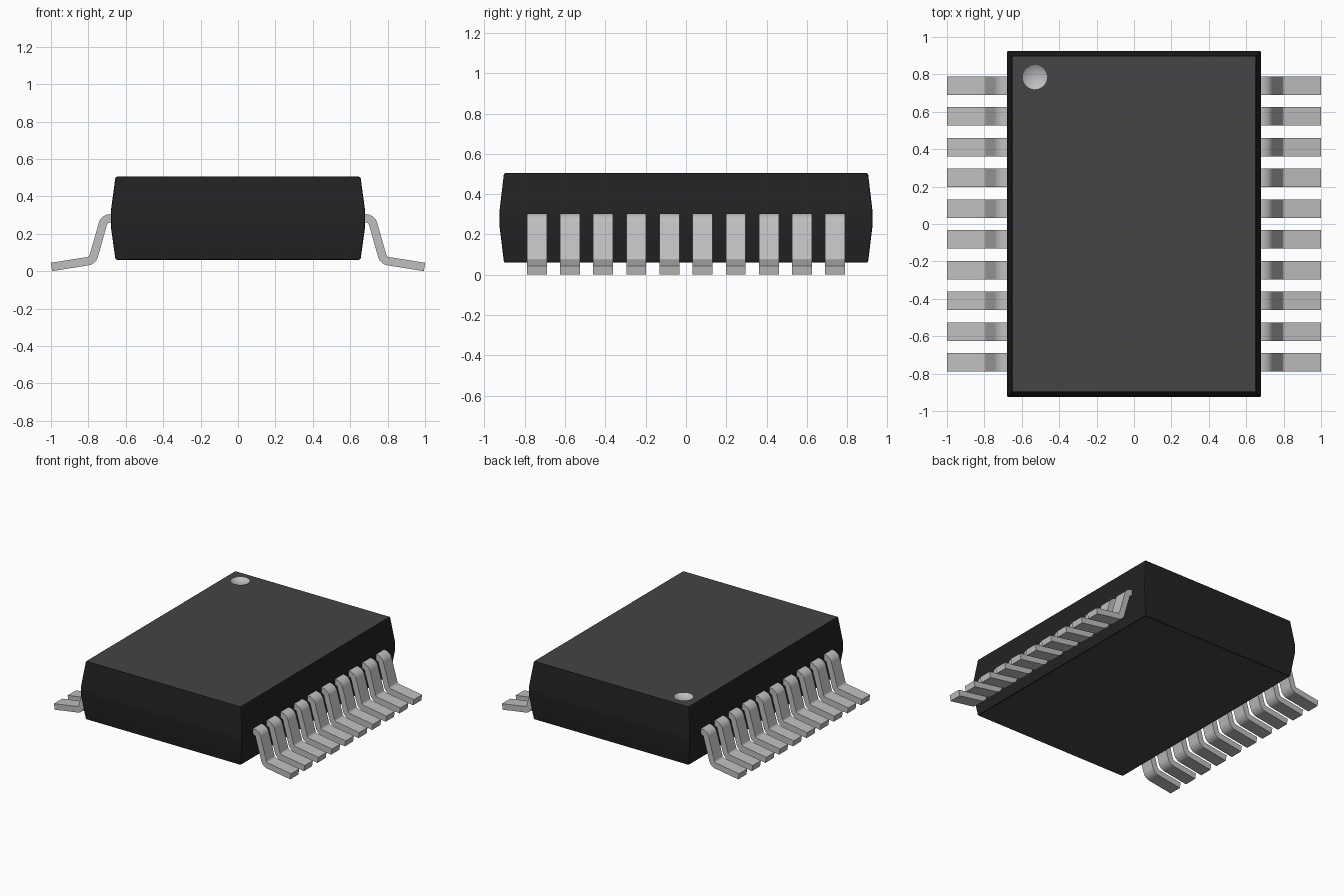
import bpy, bmesh, math
from mathutils import Vector

if "Cube" in bpy.data.objects:
    bpy.data.objects.remove(bpy.data.objects["Cube"], do_unlink=True)


def material(name, value):
    mat = bpy.data.materials.new(name)
    mat.use_nodes = True
    color = (value, value, value, 1)
    mat.diffuse_color = color
    mat.node_tree.nodes["Principled BSDF"].inputs["Base Color"].default_value = color
    return mat


black = material("black plastic", 0.0165)
charcoal = material("charcoal face", 0.058)
silver = material("silver metal", 0.52)


def add_object(name, mesh, *mats):
    for mat in mats:
        mesh.materials.append(mat)
    obj = bpy.data.objects.new(name, mesh)
    bpy.context.collection.objects.link(obj)
    return obj


def activate(obj):
    bpy.ops.object.select_all(action='DESELECT')
    obj.select_set(True)
    bpy.context.view_layer.objects.active = obj


def weight_normals(obj):
    mod = obj.modifiers.new("weighted normals", 'WEIGHTED_NORMAL')
    mod.keep_sharp = True


# Body: rectangle rings lofted upward, widest at the middle
TOP = 0.505
bm = bmesh.new()
rings = []
for hx, hy, z in [(0.655, 0.903, 0.06), (0.68, 0.925, 0.24),
                  (0.68, 0.925, 0.32), (0.655, 0.903, TOP)]:
    rings.append([bm.verts.new((sx * hx, sy * hy, z))
                  for sx, sy in [(-1, -1), (1, -1), (1, 1), (-1, 1)]])
for low, high in zip(rings, rings[1:]):
    for i in range(4):
        j = (i + 1) % 4
        bm.faces.new((low[i], low[j], high[j], high[i]))
bm.faces.new(rings[0][::-1])
bm.faces.new(rings[-1])
bm.normal_update()
sharp = [e for e in bm.edges if e.calc_face_angle() > math.radians(30)]
bmesh.ops.bevel(bm, geom=sharp, offset=0.009, segments=2, profile=0.5,
                affect='EDGES', clamp_overlap=True)
bm.normal_update()
for f in bm.faces:
    f.material_index = 1 if abs(f.normal.z) > 0.99 else 0
mesh = bpy.data.meshes.new("body")
bm.to_mesh(mesh)
bm.free()
body = add_object("body", mesh, black, charcoal, silver)

# Shallow round index dimple cut into the top
radius, depth = 0.065, 0.02
ball = (radius ** 2 + depth ** 2) / (2 * depth)
bm = bmesh.new()
bmesh.ops.create_uvsphere(bm, u_segments=40, v_segments=48, radius=ball)
for f in bm.faces:
    f.material_index = 2
mesh = bpy.data.meshes.new("dimple_cutter")
bm.to_mesh(mesh)
bm.free()
cutter = add_object("dimple_cutter", mesh, black, charcoal, silver)
cutter.location = (-0.53, 0.785, TOP - depth + ball)
cutter.hide_render = True
cut = body.modifiers.new("dimple", 'BOOLEAN')
cut.operation = 'DIFFERENCE'
cut.solver = 'EXACT'
cut.object = cutter
bpy.context.view_layer.update()
activate(body)
bpy.ops.object.modifier_apply(modifier=cut.name)
bpy.data.objects.remove(cutter, do_unlink=True)
bpy.ops.object.shade_smooth_by_angle(angle=math.radians(28))
for poly in body.data.polygons:
    if poly.material_index == 1:
        poly.use_smooth = False
weight_normals(body)


# Pin: bent strip made from a filleted centre line, thickened and extruded
def fillet(a, b, c, r, steps=6):
    u, v = (a - b).normalized(), (c - b).normalized()
    half = u.angle(v) / 2
    centre = b + (u + v).normalized() * (r / math.sin(half))
    start = b + u * (r / math.tan(half)) - centre
    end = b + v * (r / math.tan(half)) - centre
    return [centre + start.lerp(end, i / steps).normalized() * r if 0 < i < steps
            else centre + (start if i == 0 else end) for i in range(steps + 1)]


THICK, WIDTH = 0.045, 0.099
a, b, c, d = [Vector(p) for p in
              [(0.62, 0.282), (0.714, 0.282), (0.778, 0.057), (0.997, 0.0225)]]
path = [a] + fillet(a, b, c, 0.04) + fillet(b, c, d, 0.04) + [d]
upper, lower = [], []
for i, p in enumerate(path):
    before = (p - path[i - 1]).normalized() if i else Vector((0, 0))
    after = (path[i + 1] - p).normalized() if i < len(path) - 1 else Vector((0, 0))
    t = (before + after).normalized()
    n = Vector((-t.y, t.x)) * THICK / 2
    upper.append(p + n)
    lower.append(p - n)
bm = bmesh.new()
outline = [bm.verts.new((p.x, -WIDTH / 2, p.y)) for p in lower + upper[::-1]]
face = bm.faces.new(outline)
ext = bmesh.ops.extrude_face_region(bm, geom=[face])
bmesh.ops.translate(bm, vec=(0, WIDTH, 0),
                    verts=[g for g in ext["geom"] if isinstance(g, bmesh.types.BMVert)])
bmesh.ops.recalc_face_normals(bm, faces=bm.faces)
pin_mesh = bpy.data.meshes.new("pin")
bm.to_mesh(pin_mesh)
bm.free()
pin_mesh.materials.append(silver)

# Two rows of ten pins
PITCH = 0.1645
for side, turn in (("left", 0), ("right", math.pi)):
    for i in range(10):
        pin = add_object(f"{side}_pin_{i + 1}", pin_mesh)
        pin.location.y = (i - 4.5) * PITCH
        pin.rotation_euler.z = turn
        if side == "left" and i == 0:
            activate(pin)
            bpy.ops.object.shade_smooth_by_angle(angle=math.radians(35))
        weight_normals(pin)
